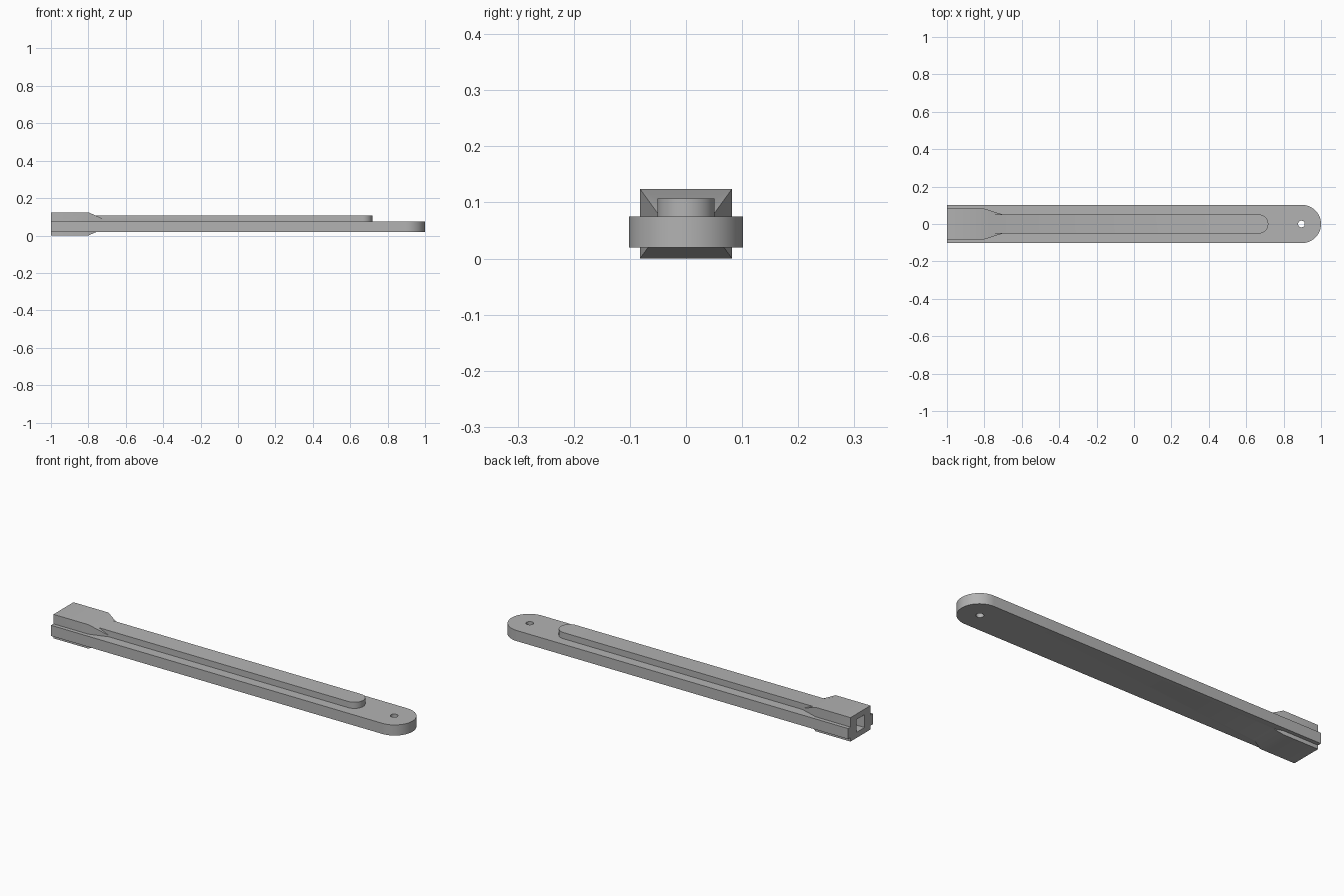
import bpy, bmesh, math

if "Cube" in bpy.data.objects:
    bpy.data.objects.remove(bpy.data.objects["Cube"])

steel = bpy.data.materials.new("plain grey")
steel.diffuse_color = (0.45, 0.45, 0.45, 1)
steel.use_nodes = True
steel.node_tree.nodes["Principled BSDF"].inputs["Base Color"].default_value = steel.diffuse_color


def loft(name, bottom, top):
    """Closed solid between two matching outlines."""
    bm = bmesh.new()
    a = [bm.verts.new(p) for p in bottom]
    b = [bm.verts.new(p) for p in top]
    bm.faces.new(a)
    bm.faces.new(b)
    for i in range(len(a)):
        j = (i + 1) % len(a)
        bm.faces.new((a[i], a[j], b[j], b[i]))
    bmesh.ops.recalc_face_normals(bm, faces=bm.faces)
    me = bpy.data.meshes.new(name)
    bm.to_mesh(me)
    bm.free()
    ob = bpy.data.objects.new(name, me)
    bpy.context.collection.objects.link(ob)
    me.materials.append(steel)
    return ob


def slab(name, outline, z0, z1):
    return loft(name, [(x, y, z0) for x, y in outline], [(x, y, z1) for x, y in outline])


def round_ended(x0, x1, r, n=32):
    """Strip outline: square at x0, half-round at x1."""
    arc = [(x1 - r + r * math.cos(t), r * math.sin(t))
           for t in (math.pi * (i / n - 0.5) for i in range(n + 1))]
    return [(x0, -r)] + arc + [(x0, r)]


def section(x, half, z0, z1):
    return [(x, -half, z0), (x, half, z0), (x, half, z1), (x, -half, z1)]


def combine(target, tool, operation):
    bpy.context.view_layer.objects.active = target
    mod = target.modifiers.new(operation.lower(), 'BOOLEAN')
    mod.operation = operation
    mod.solver = 'EXACT'
    mod.object = tool
    bpy.ops.object.modifier_apply(modifier=mod.name)
    bpy.data.objects.remove(tool)


# Flat arm with a half-round end
arm = slab("handle_arm", round_ended(-1.0, 1.0, 0.102), 0.02, 0.075)

# Raised stiffening rib
rib = slab("rib", round_ended(-0.85, 0.718, 0.051), 0.04, 0.107)
combine(arm, rib, 'UNION')

# Socket block and its tapered neck
block = loft("socket_block", section(-1.0, 0.082, 0, 0.124), section(-0.8, 0.082, 0, 0.124))
neck = loft("socket_neck", section(-0.8, 0.082, 0, 0.124), section(-0.7, 0.05, 0.044, 0.08))
combine(block, neck, 'UNION')
combine(arm, block, 'UNION')

# Square socket opening
opening = loft("opening", section(-1.1, 0.033, 0.029, 0.095), section(-0.8, 0.033, 0.029, 0.095))
combine(arm, opening, 'DIFFERENCE')

# Hanging hole
ring = [(0.895 + 0.018 * math.cos(math.tau * i / 32), 0.018 * math.sin(math.tau * i / 32))
        for i in range(32)]
combine(arm, slab("hole", ring, -0.1, 0.2), 'DIFFERENCE')

bpy.ops.object.select_all(action='DESELECT')
arm.select_set(True)
bpy.context.view_layer.objects.active = arm
bpy.ops.object.shade_smooth_by_angle(angle=math.radians(30))
